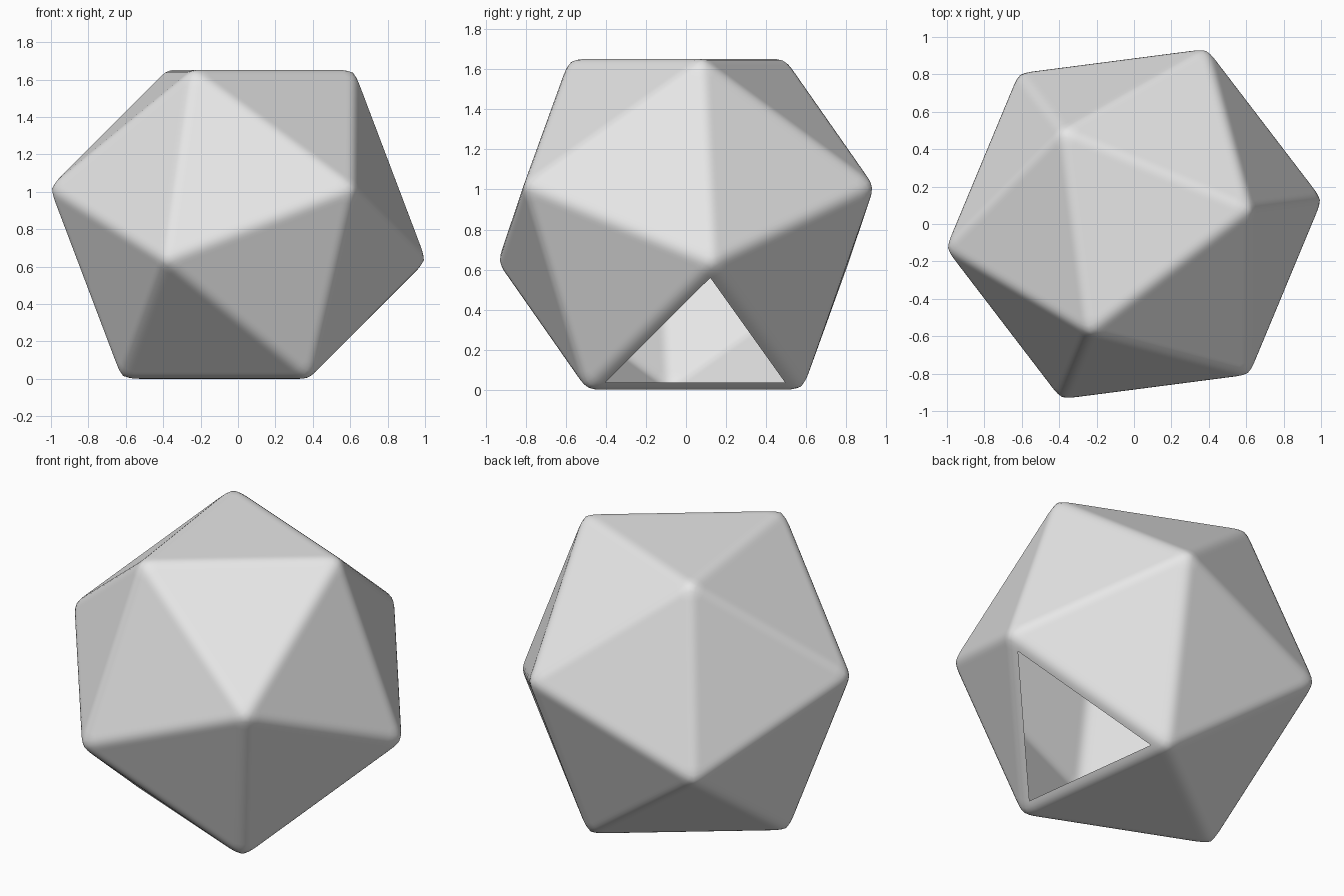
import bpy, bmesh, math
from mathutils import Vector

if "Cube" in bpy.data.objects:
    bpy.data.objects.remove(bpy.data.objects["Cube"])

EDGE = 1.093                       # edge length of the sharp solid
PHI = (1 + math.sqrt(5)) / 2
TURN = math.radians(7.4)           # rotation about z
r_cap = EDGE / math.sqrt(3)        # radius of top and bottom faces
r_belt = r_cap * PHI               # radius of the two middle rings
half_h = 0.75576 * EDGE
belt_h = 0.17841 * EDGE

bm = bmesh.new()


def ring(radius, z, start):
    for i in range(3):
        a = start + i * math.tau / 3
        bm.verts.new((radius * math.cos(a), radius * math.sin(a), z + half_h))


# Twenty-sided solid resting on a face
ring(r_cap, half_h, TURN)
ring(r_belt, belt_h, TURN + math.pi)
ring(r_belt, -belt_h, TURN)
ring(r_cap, -half_h, TURN + math.pi)
bmesh.ops.convex_hull(bm, input=bm.verts[:])
bmesh.ops.recalc_face_normals(bm, faces=bm.faces[:])

# Softly rounded edges
bmesh.ops.bevel(bm, geom=bm.edges[:] + bm.verts[:], offset=0.054,
                offset_type='OFFSET', affect='EDGES', segments=6,
                profile=0.7, clamp_overlap=True)

# Triangular opening low on the right side
target = Vector((0.55, 0.07, 0.21))
panels = [f for f in bm.faces if f.calc_area() > 0.2]
opening = min(panels, key=lambda f: (f.calc_center_median() - target).length)
bmesh.ops.delete(bm, geom=[opening], context='FACES_ONLY')

for f in bm.faces:
    f.smooth = True

mesh = bpy.data.meshes.new("faceted_shell")
bm.to_mesh(mesh)
bm.free()

# Shell object in light grey
shell = bpy.data.objects.new("faceted_shell", mesh)
bpy.context.scene.collection.objects.link(shell)
grey = bpy.data.materials.new("light_grey")
grey.diffuse_color = (0.8, 0.8, 0.8, 1)
grey.use_nodes = True
grey.node_tree.nodes["Principled BSDF"].inputs["Base Color"].default_value = grey.diffuse_color
mesh.materials.append(grey)

# Keep the large panels flat while the edges shade smoothly
normals = shell.modifiers.new("flat_panels", 'WEIGHTED_NORMAL')
normals.mode = 'FACE_AREA'
normals.weight = 100
normals.keep_sharp = True
